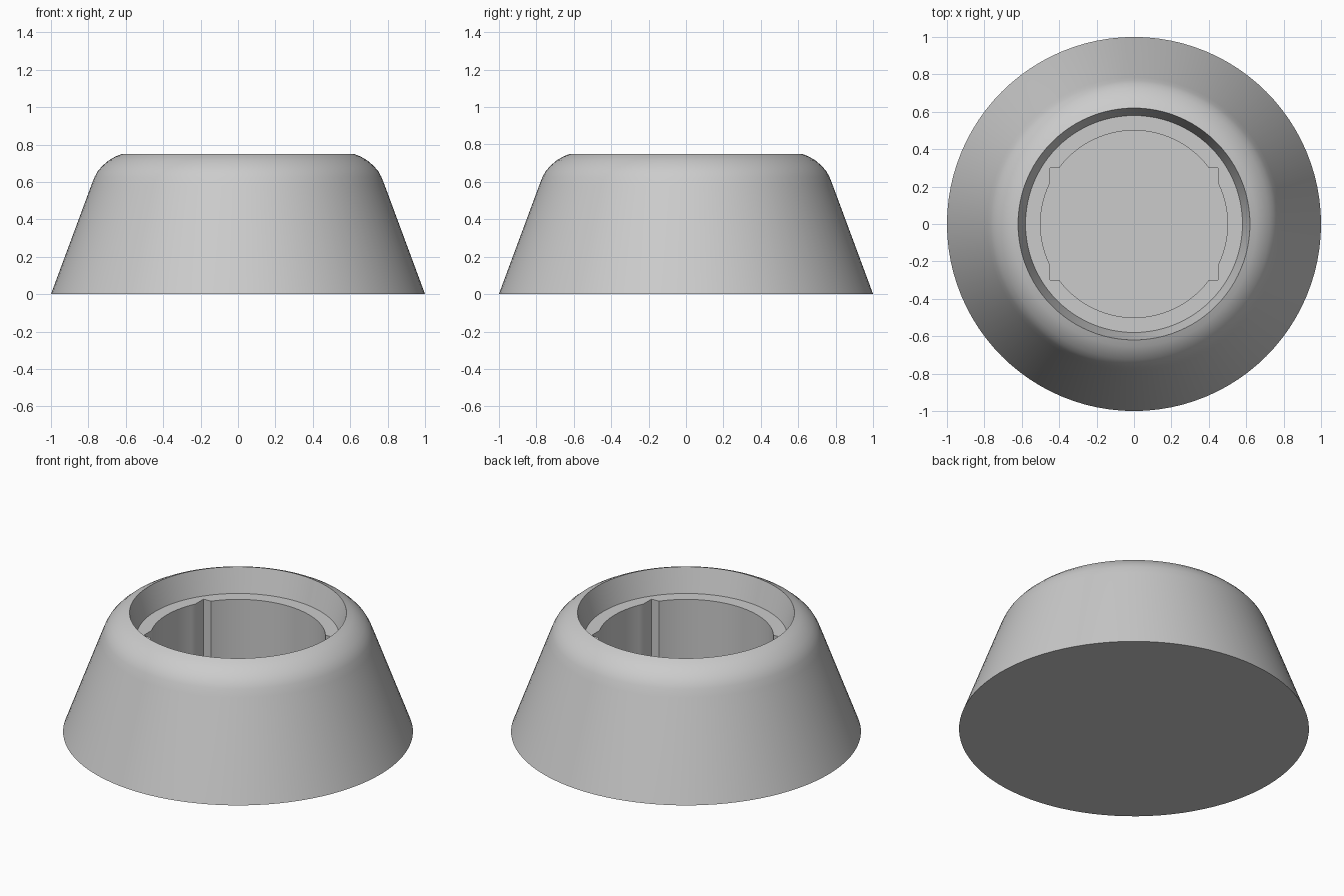
import bpy
import bmesh
from math import cos, sin, tau, radians

cube = bpy.data.objects.get("Cube")
if cube:
    bpy.data.objects.remove(cube, do_unlink=True)

SIDES = 96


def add_object(name, bm):
    bmesh.ops.recalc_face_normals(bm, faces=bm.faces)
    mesh = bpy.data.meshes.new(name)
    bm.to_mesh(mesh)
    bm.free()
    obj = bpy.data.objects.new(name, mesh)
    bpy.context.collection.objects.link(obj)
    return obj


def turned_solid(name, profile):
    """Closed solid of revolution from (radius, height) points, capped at both ends."""
    bm = bmesh.new()
    rings = [[bm.verts.new((r * cos(tau * i / SIDES), r * sin(tau * i / SIDES), z))
              for i in range(SIDES)] for r, z in profile]
    for low, high in zip(rings, rings[1:]):
        for i in range(SIDES):
            j = (i + 1) % SIDES
            bm.faces.new((low[i], low[j], high[j], high[i]))
    bm.faces.new(rings[0])
    bm.faces.new(rings[-1])
    return add_object(name, bm)


def box(name, size, centre_z):
    bm = bmesh.new()
    bmesh.ops.create_cube(bm, size=1)
    bmesh.ops.scale(bm, vec=size, verts=bm.verts)
    bmesh.ops.translate(bm, vec=(0, 0, centre_z), verts=bm.verts)
    return add_object(name, bm)


grey = bpy.data.materials.new("plain grey")
grey.use_nodes = True
colour = (0.6, 0.6, 0.6, 1)
grey.diffuse_color = colour
grey.node_tree.nodes["Principled BSDF"].inputs["Base Color"].default_value = colour

# Tapered body: rounded shoulder, flared recess and an inner ledge
body = turned_solid("tapered_body", [
    (1, 0), (0.785, 0.58), (0.767, 0.626), (0.75, 0.657), (0.725, 0.686),
    (0.69, 0.716), (0.655, 0.736), (0.62, 0.75), (0.58, 0.6)])
body.data.materials.append(grey)

# Round bore and the rectangular slot that notches its four corners
FLOOR, ABOVE = 0.1, 0.9
bore = turned_solid("bore_cutter", [(0.5, FLOOR), (0.5, ABOVE)])
slot = box("slot_cutter", (0.9, 0.6, ABOVE - FLOOR), (ABOVE + FLOOR) / 2)

bpy.context.view_layer.objects.active = body
for cutter in (bore, slot):
    cutter.hide_render = True
    cut = body.modifiers.new(cutter.name, 'BOOLEAN')
    cut.operation = 'DIFFERENCE'
    cut.solver = 'EXACT'
    cut.object = cutter
    bpy.ops.object.modifier_apply(modifier=cut.name)
    bpy.data.objects.remove(cutter, do_unlink=True)

# Smooth round walls with crisp rims
bpy.ops.object.select_all(action='DESELECT')
body.select_set(True)
bpy.ops.object.shade_smooth_by_angle(angle=radians(30))
